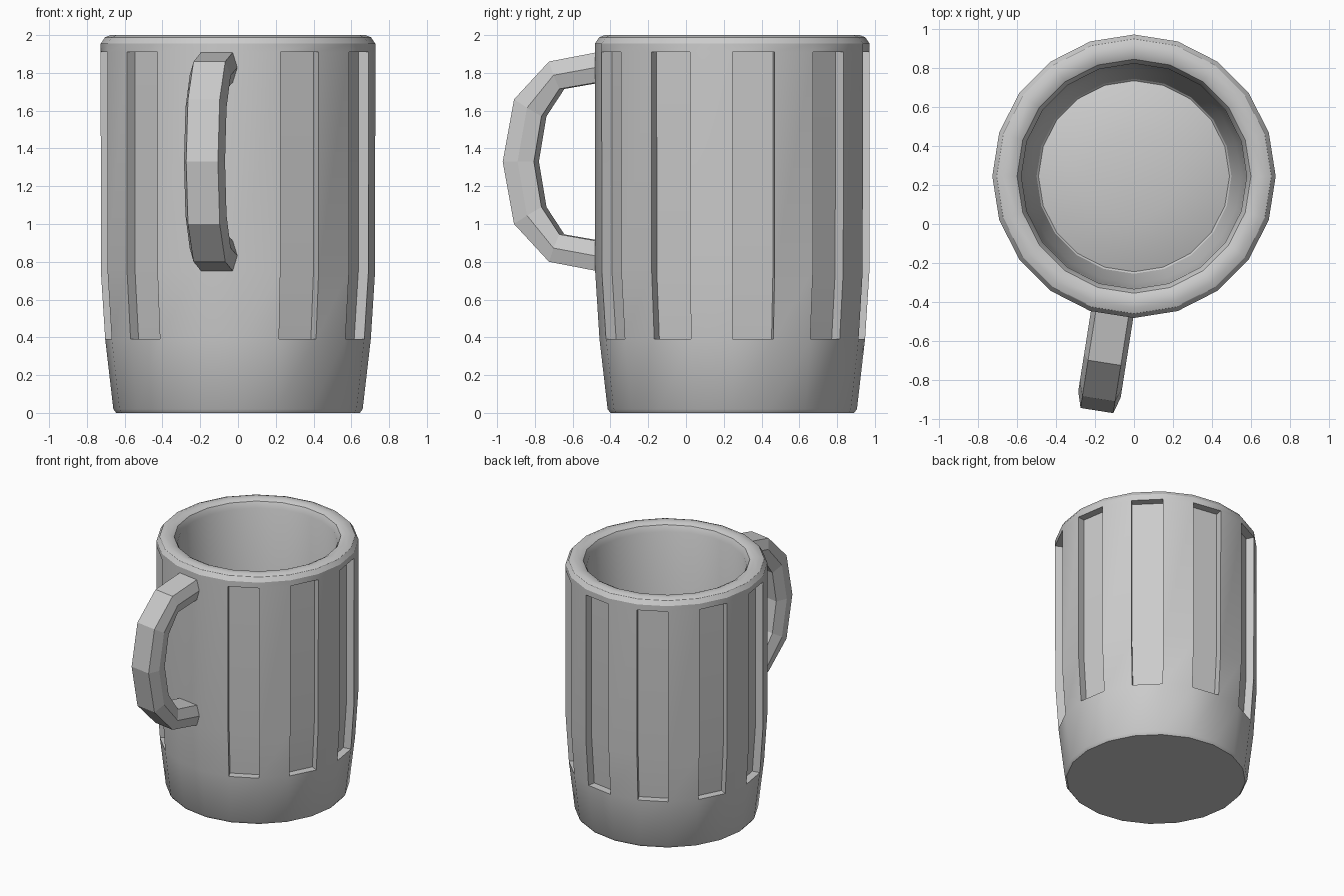
import bpy, bmesh, math

if "Cube" in bpy.data.objects:
    bpy.data.objects.remove(bpy.data.objects["Cube"])

SIDES = 20
CY = 0.245            # body axis in y
DEPTH = 0.06          # groove depth


def finish(name, bm, smooth):
    bmesh.ops.recalc_face_normals(bm, faces=bm.faces[:])
    me = bpy.data.meshes.new(name)
    bm.to_mesh(me)
    bm.free()
    ob = bpy.data.objects.new(name, me)
    bpy.context.collection.objects.link(ob)
    if smooth:
        me.shade_smooth()
        me.set_sharp_from_angle(angle=math.radians(30))
    return ob


def polar(r, angle):
    return r * math.sin(angle), CY - r * math.cos(angle)


# mug body: lathe profile (radius, z), outside bottom -> rim -> inside floor
profile = [(0.645, 0.0), (0.66, 0.02), (0.703, 0.39), (0.726, 0.75),
           (0.727, 1.91), (0.727, 1.955), (0.705, 1.988), (0.675, 2.0),
           (0.63, 2.0), (0.60, 1.985), (0.578, 1.94), (0.575, 0.75),
           (0.55, 0.40), (0.50, 0.16), (0.49, 0.15),
           (0.40, 0.18), (0.22, 0.21)]
G0, G1 = 2, 4         # profile rows spanned by the grooves
step = math.tau / SIDES

bm = bmesh.new()
rings = [[bm.verts.new((*polar(r, k * step), z)) for k in range(SIDES)]
         for r, z in profile]
grooved = [j for j in range(1, SIDES - 1, 2)]   # the last odd face holds the handle
for i in range(len(rings) - 1):
    for j in range(SIDES):
        if G0 <= i < G1 and j in grooved:
            continue
        k = (j + 1) % SIDES
        bm.faces.new((rings[i][j], rings[i][k], rings[i + 1][k], rings[i + 1][j]))

# base disc and domed inside floor
bm.faces.new(rings[0][::-1])
pole = bm.verts.new((0, CY, 0.22))
for j in range(SIDES):
    bm.faces.new((rings[-1][j], rings[-1][(j + 1) % SIDES], pole))

# recessed vertical grooves on every other side
for j in grooved:
    mid = (j + 0.5) * step
    dx, dy = -DEPTH * math.sin(mid), DEPTH * math.cos(mid)
    edge = [(rings[i][j], rings[i][(j + 1) % SIDES]) for i in range(G0, G1 + 1)]
    floor = [[bm.verts.new((v.co.x + dx, v.co.y + dy, v.co.z)) for v in row]
             for row in edge]
    for a in range(len(edge) - 1):
        bm.faces.new((floor[a][0], floor[a][1], floor[a + 1][1], floor[a + 1][0]))
        for s in (0, 1):
            bm.faces.new((edge[a][s], floor[a][s], floor[a + 1][s], edge[a + 1][s]))
    for a in (0, -1):
        bm.faces.new((edge[a][0], edge[a][1], floor[a][1], floor[a][0]))
finish("mug_body", bm, True)

# handle: hexagonal section swept round a low-poly loop, (y, z) read from the side
outer = [(-0.44, 1.915), (-0.725, 1.86), (-0.91, 1.66), (-0.97, 1.33)]
inner = [(-0.44, 1.755), (-0.67, 1.715), (-0.765, 1.57), (-0.805, 1.33)]
mirror = lambda pts: pts + [(y, 2.66 - z) for y, z in pts[-2::-1]]
ang = -step / 2
rad = (math.sin(ang), -math.cos(ang))
tan = (math.cos(ang), math.sin(ang))

bm = bmesh.new()
loops = []
for o, n in zip(mirror(outer), mirror(inner)):
    m = ((o[0] + n[0]) / 2, (o[1] + n[1]) / 2)
    loop = []
    for (y, z), w in ((o, 0.085), (m, 0.11), (n, 0.085),
                      (n, -0.085), (m, -0.11), (o, -0.085)):
        rho = (0.232 - y) / math.cos(ang)
        loop.append(bm.verts.new((rho * rad[0] + w * tan[0],
                                  CY + rho * rad[1] + w * tan[1], z)))
    loops.append(loop)
for a, b in zip(loops, loops[1:]):
    for i in range(6):
        k = (i + 1) % 6
        bm.faces.new((a[i], a[k], b[k], b[i]))
bm.faces.new(loops[0])
bm.faces.new(loops[-1])
finish("handle", bm, False)
